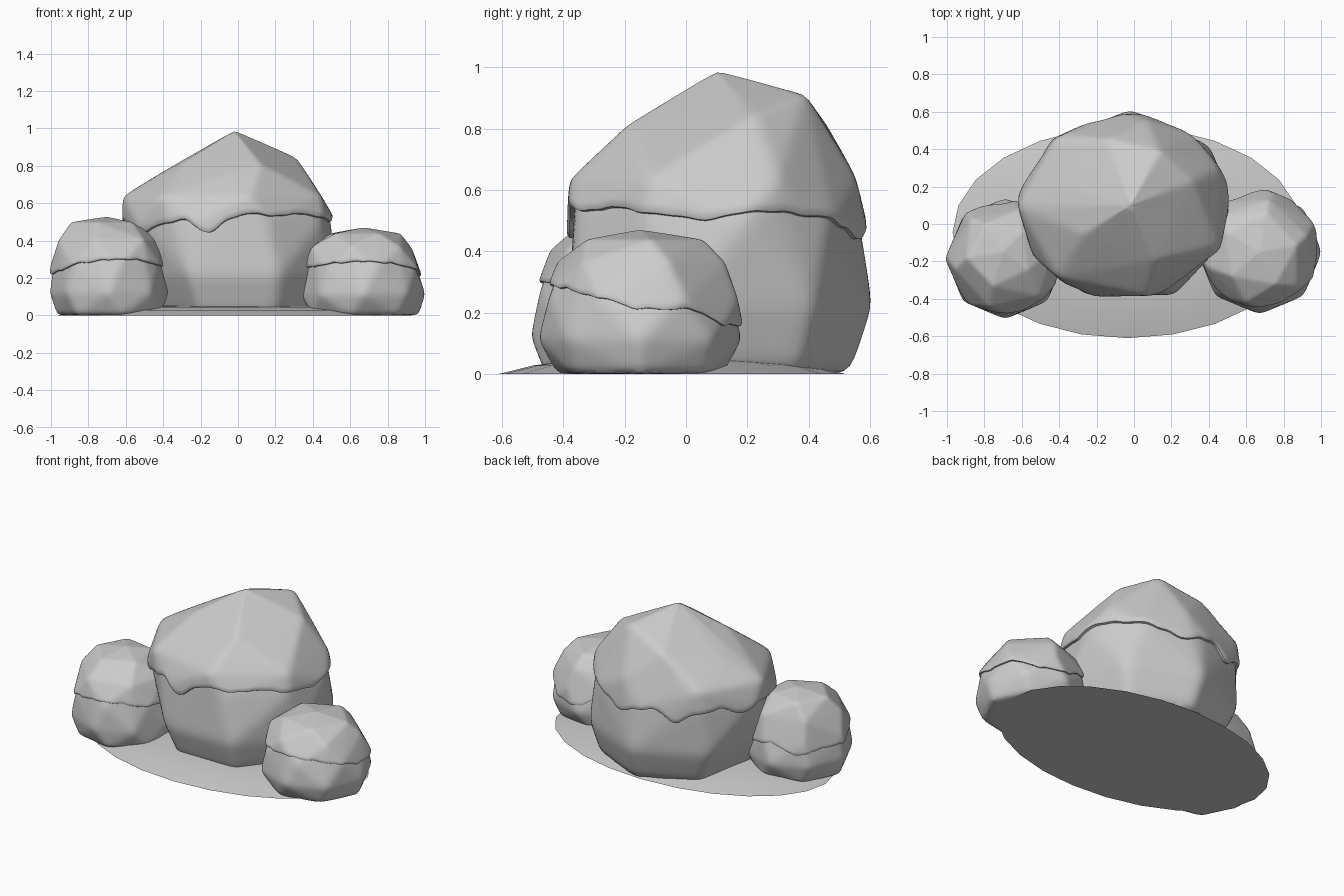
import bpy
import bmesh
import math
from math import cos, sin, tau, pi
from mathutils import Vector
from mathutils.bvhtree import BVHTree

SEGMENTS = 120

cube = bpy.data.objects.get("Cube")
if cube:
    bpy.data.objects.remove(cube, do_unlink=True)

grey = bpy.data.materials.new("pale grey")
grey.use_nodes = True
colour = (0.6, 0.6, 0.6, 1)
grey.diffuse_color = colour
grey.node_tree.nodes["Principled BSDF"].inputs["Base Color"].default_value = colour


def add_object(name, bm, smooth_steps=0, sharp_angle=60):
    """Turn a bmesh into a shaded object."""
    bmesh.ops.recalc_face_normals(bm, faces=bm.faces)
    mesh = bpy.data.meshes.new(name)
    bm.to_mesh(mesh)
    bm.free()
    mesh.materials.append(grey)
    obj = bpy.data.objects.new(name, mesh)
    bpy.context.collection.objects.link(obj)
    bpy.ops.object.select_all(action="DESELECT")
    obj.select_set(True)
    bpy.context.view_layer.objects.active = obj
    bpy.ops.object.shade_smooth_by_angle(angle=math.radians(sharp_angle))
    if smooth_steps:
        soften = obj.modifiers.new("Soften", "SMOOTH")
        soften.factor = 0.5
        soften.iterations = smooth_steps
    return obj


def faceted_hull(rings, extra):
    """Convex boulder from staggered rings: z, centre, radii, corners, turn."""
    bm = bmesh.new()
    for z, cx, cy, rx, ry, corners, turn in rings:
        for i in range(corners):
            a = tau * (i + turn) / corners
            bm.verts.new((cx + rx * cos(a), cy + ry * sin(a), z))
    for point in extra:
        bm.verts.new(point)
    bmesh.ops.convex_hull(bm, input=bm.verts)
    bm.faces.ensure_lookup_table()
    tree = BVHTree.FromBMesh(bm)
    bm.free()
    return tree


def bridge(bm, rows, top):
    """Join rows of points upward and close them with a top point."""
    grid = [[bm.verts.new(p) for p in row] for row in rows]
    tip = bm.verts.new(top)
    for i in range(SEGMENTS):
        j = (i + 1) % SEGMENTS
        for low, high in zip(grid, grid[1:]):
            bm.faces.new((low[i], low[j], high[j], high[i]))
        bm.faces.new((grid[-1][i], grid[-1][j], tip))
    return grid


def shell(name, tree, centre, lowest, steps, swell, smooth_steps):
    """Project a radial grid on the hull, from a lower angle to the top."""
    def hit(a, e, out):
        d = Vector((cos(a) * cos(e), sin(a) * cos(e), sin(e)))
        return tree.ray_cast(centre, d)[0] + d * out

    rows = []
    for k in range(steps):
        t = k / steps
        row = []
        for i in range(SEGMENTS):
            a = tau * i / SEGMENTS
            low = lowest(a)
            row.append(hit(a, low + (pi / 2 - low) * t, swell * (1 - t / 2)))
        rows.append(row)
    bm = bmesh.new()
    if swell:
        # the lip of the cap folds back under, into the stone
        lip = [p + (centre - p).normalized() * swell * 2 for p in rows[0]]
        rows.insert(0, lip)
    grid = bridge(bm, rows, hit(0, pi / 2, swell / 2))
    if not swell:
        bm.faces.new(grid[0])
    return add_object(name, bm, smooth_steps)


def boulder(name, rings, extra, centre, radius, swell, edges):
    """Stone with a thick cap whose wavy rim follows the edge heights."""
    tree = faceted_hull(rings, extra)
    centre = Vector(centre)

    def rim(a):
        s = a / tau * len(edges)
        i, f = int(s), s % 1
        f = f * f * (3 - 2 * f)
        z = edges[i] * (1 - f) + edges[(i + 1) % len(edges)] * f
        z += swell * (0.2 * sin(17 * a) + 0.15 * sin(29 * a))
        return math.atan2(z - centre.z, radius)

    shell(name + "_stone", tree, centre, lambda a: -pi / 2 + 0.02, 70, 0, 9)
    shell(name + "_cap", tree, centre, rim, 44, swell, 5)


# Large stone in the middle
boulder("large", [
    (0, 0, 0.09, 0.46, 0.45, 7, 0.75),
    (0.21, -0.02, 0.09, 0.55, 0.525, 7, 0.75),
    (0.5, -0.045, 0.09, 0.56, 0.475, 9, 0.3),
    (0.63, -0.06, 0.09, 0.54, 0.46, 7, 0.5),
], [(-0.02, 0.1, 0.975), (0.13, 0.38, 0.9), (0.3, 0.22, 0.83),
    (-0.26, -0.05, 0.82), (0.11, -0.18, 0.8), (-0.42, 0.2, 0.72),
    (-0.14, 0.44, 0.81)], (-0.03, 0.09, 0.48), 0.52, 0.024,
    [0.5, 0.53, 0.52, 0.51, 0.48, 0.43, 0.47, 0.5, 0.42, 0.49, 0.51, 0.46,
     0.5, 0.47, 0.44, 0.49, 0.51, 0.43, 0.53, 0.55, 0.53, 0.55, 0.53, 0.51])

# Small stone on the right
boulder("right", [
    (0, -0.68, -0.19, 0.29, 0.28, 7, 0.5),
    (0.12, -0.69, -0.185, 0.32, 0.325, 8, 0),
    (0.27, -0.695, -0.185, 0.295, 0.3, 7, 0.5),
    (0.4, -0.69, -0.18, 0.265, 0.265, 6, 0.2),
    (0.49, -0.72, -0.16, 0.17, 0.17, 5, 0.6),
], [(-0.7, -0.15, 0.52)], (-0.69, -0.185, 0.25), 0.3, 0.015,
    [0.26, 0.24, 0.22, 0.25, 0.2, 0.22, 0.22, 0.24, 0.28, 0.3, 0.3, 0.27])

# Small stone on the left
boulder("left", [
    (0, 0.67, -0.15, 0.3, 0.28, 7, 0),
    (0.11, 0.67, -0.15, 0.335, 0.335, 8, 0),
    (0.25, 0.67, -0.145, 0.31, 0.31, 7, 0.5),
    (0.36, 0.66, -0.145, 0.27, 0.27, 6, 0.3),
    (0.43, 0.67, -0.14, 0.195, 0.195, 5, 0.1),
], [(0.67, -0.15, 0.462)], (0.67, -0.145, 0.23), 0.3, 0.015,
    [0.21, 0.21, 0.16, 0.16, 0.22, 0.24, 0.25, 0.26, 0.28, 0.29, 0.28, 0.25])

# Low oval mound of ground
bm = bmesh.new()
mound = []
for scale, z in ((1, 0), (0.8, 0.028), (0.55, 0.046), (0.3, 0.052)):
    mound.append([bm.verts.new((0.935 * scale * cos(tau * i / 24) - 0.035,
                                0.565 * scale * sin(tau * i / 24) - 0.045, z))
                  for i in range(24)])
for low, high in zip(mound, mound[1:]):
    for i in range(24):
        j = (i + 1) % 24
        bm.faces.new((low[i], low[j], high[j], high[i]))
bm.faces.new(mound[-1])
bm.faces.new(mound[0])
add_object("ground_mound", bm, sharp_angle=30)
